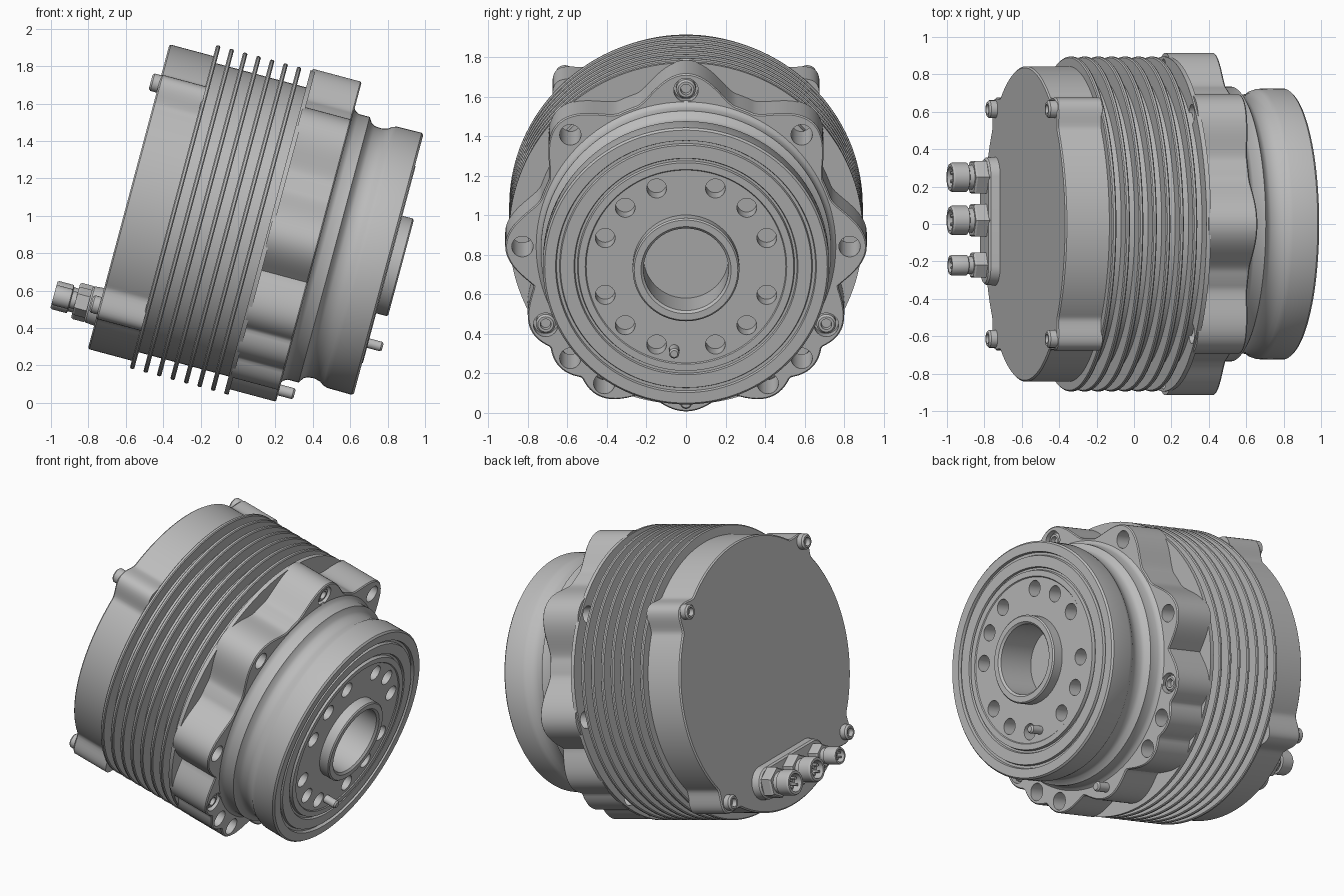
import bpy, bmesh, math
from math import sin, cos, radians, pi
from mathutils import Matrix, Vector

if "Cube" in bpy.data.objects:
    bpy.data.objects.remove(bpy.data.objects["Cube"])

grey = bpy.data.materials.new("machined grey")
grey.use_nodes = True
grey.diffuse_color = (0.5, 0.5, 0.5, 1)
grey.node_tree.nodes["Principled BSDF"].inputs["Base Color"].default_value = (0.5, 0.5, 0.5, 1)

# Motor frame: local z is the shaft (tilted down 15 degrees), local x is up
T = radians(15)
FRAME = Matrix(((0, 0, cos(T)), (0, -1, 0), (0, 0, -sin(T)))).to_4x4()
FRAME.col[0] = (sin(T), 0, cos(T), 0)
FRAME.col[1] = (0, -1, 0, 0)
FRAME.col[2] = (cos(T), 0, -sin(T), 0)
FRAME.col[3] = (0.239, 0, 0.892, 1)


def add_loft(bm, rings):
    """Bridge equal rings of points and cap both ends."""
    loops = [[bm.verts.new(p) for p in ring] for ring in rings]
    n = len(loops[0])
    for a, b in zip(loops, loops[1:]):
        for i in range(n):
            j = (i + 1) % n
            bm.faces.new((a[i], a[j], b[j], b[i]))
    bm.faces.new(loops[0][::-1])
    bm.faces.new(loops[-1])


def lathe_rings(profile, n=96, at=(0, 0)):
    return [[(at[0] + r * cos(2 * pi * i / n), at[1] + r * sin(2 * pi * i / n), s)
             for i in range(n)] for r, s in profile]


def smooth(ob):
    bpy.ops.object.select_all(action='DESELECT')
    ob.select_set(True)
    bpy.context.view_layer.objects.active = ob
    bpy.ops.object.shade_smooth_by_angle(angle=radians(30))


def make(name, solids):
    """One object from a list of lofted solids."""
    bm = bmesh.new()
    for rings in solids:
        add_loft(bm, rings)
    bmesh.ops.recalc_face_normals(bm, faces=bm.faces)
    me = bpy.data.meshes.new(name)
    bm.to_mesh(me)
    bm.free()
    me.materials.append(grey)
    ob = bpy.data.objects.new(name, me)
    ob.matrix_world = FRAME
    bpy.context.scene.collection.objects.link(ob)
    smooth(ob)
    return ob


def drill(ob, holes):
    """Cut round holes given as (x, y, radius, start, end)."""
    cutter = make("drill_helper", [lathe_rings([(r, a), (r, b)], 32, (x, y))
                                   for x, y, r, a, b in holes])
    cutter.hide_render = True
    mod = ob.modifiers.new("holes", 'BOOLEAN')
    mod.operation, mod.solver, mod.object = 'DIFFERENCE', 'EXACT', cutter
    bpy.context.view_layer.update()
    bpy.ops.object.select_all(action='DESELECT')
    ob.select_set(True)
    bpy.context.view_layer.objects.active = ob
    bpy.ops.object.modifier_apply(modifier=mod.name)
    bpy.data.objects.remove(cutter)
    smooth(ob)


def polar(r, deg):
    return r * cos(radians(deg)), r * sin(radians(deg))


def lobed_rings(base, lobes, width, levels, shift=0, n=360):
    """Round outline with raised lobes {angle: height}, at (s, inset) levels."""
    def radius(deg):
        best = 0
        for angle, height in lobes.items():
            d = abs((deg - angle + 180) % 360 - 180)
            if d < width:
                best = max(best, height * (0.5 + 0.5 * cos(pi * d / width)) ** 0.8)
        return base + best
    rings = []
    for s, inset in levels:
        pts = [polar(radius(360 * i / n) - inset, 360 * i / n) for i in range(n)]
        rings.append([(x + shift, y, s) for x, y in pts])
    return rings


def mirrored(*angles):
    return [a * side for a in angles for side in (1, -1)]


# Finned housing
PITCH, FIN_R, CORE_R, HALF = 0.0746, 0.895, 0.80, 0.012
profile = [(CORE_R, -0.63)]
for i in range(7):
    s = -0.595 + PITCH * i
    profile += [(CORE_R, s - HALF), (FIN_R - 0.006, s - HALF), (FIN_R, s - HALF + 0.006),
                (FIN_R, s + HALF - 0.006), (FIN_R - 0.006, s + HALF), (CORE_R, s + HALF)]
profile.append((CORE_R, -0.07))
make("finned_housing", [lathe_rings(profile, 128)])

# Rear cover with four screw bosses
corners = mirrored(45, 135)
make("rear_cover", [lobed_rings(0.843, {a: 0.085 for a in corners}, 8.5,
                                [(-0.85, 0.008), (-0.842, 0), (-0.6, 0)], -0.01)])


def screw_rings(at, seat, out, r=0.048):
    """Socket head facing along out (+1 front, -1 rear)."""
    head = [(r, -0.02), (r, 0.035), (r - 0.01, 0.045), (r * 0.55, 0.045), (r * 0.5, 0.015)]
    return lathe_rings([(a, seat + out * b) for a, b in head], 24, at)


make("cover_screws", [screw_rings(polar(0.868, a), -0.85, -1) for a in corners])

# Mounting flange with scalloped rim and bolt holes
lobes = {0: 0.13, 180: 0.09}
lobes.update({a: 0.14 for a in mirrored(45, 90)})
lobes.update({a: 0.125 for a in mirrored(120, 135, 150)})
flange = make("mounting_flange", [lobed_rings(0.775, lobes, 19,
                                              [(-0.075, 0), (0.188, 0), (0.195, 0.007)])])
disc = make("flange_disc", [lathe_rings([(FIN_R, -0.085), (FIN_R, -0.06)], 128)])
bolts = [polar(0.828, a) + (0.054, -0.11, 0.3) for a in mirrored(45, 90, 135, 150)]
seats = [polar(0.82, a) for a in (0, 120, -120)]
drill(flange, bolts + [p + (0.062, 0.135, 0.3) for p in seats])
drill(disc, bolts)
make("flange_screws", [screw_rings(p, 0.14, 1, 0.05) for p in seats])
make("flange_pin", [lathe_rings([(0.03, 0.1), (0.03, 0.27), (0.022, 0.28)], 24, (-0.8, 0))])

# Output body: neck groove, grooved front face, hollow hub
body = make("output_body", [lathe_rings([
    (0.74, -0.05), (0.765, 0.19), (0.745, 0.205), (0.735, 0.225), (0.735, 0.285),
    (0.705, 0.305), (0.695, 0.325), (0.692, 0.36), (0.70, 0.395), (0.715, 0.415),
    (0.723, 0.44), (0.725, 0.575), (0.715, 0.586), (0.66, 0.586), (0.655, 0.568),
    (0.64, 0.568), (0.635, 0.584), (0.567, 0.584), (0.562, 0.57), (0.55, 0.57),
    (0.545, 0.59), (0.51, 0.59), (0.505, 0.584), (0.27, 0.584), (0.27, 0.647),
    (0.262, 0.655), (0.228, 0.655), (0.215, 0.643), (0.215, 0.4)], 128)])
drill(body, [polar(0.435, a + b) + (0.05, 0.48, 0.7)
             for a in (0, 180) for b in mirrored(20, 45, 70)])
make("output_pin", [lathe_rings([(0.026, 0.55), (0.026, 0.66), (0.018, 0.67)], 24, (-0.435, 0.06))])


# Connector plinth
def stadium(s, r):
    pts = []
    for side in (1, -1):
        for i in range(25):
            a = pi * i / 24 if side > 0 else pi + pi * i / 24
            pts.append((-0.62 + r * cos(a), side * 0.24 - 0.015 + r * sin(a), s))
    return pts


make("connector_plinth", [[stadium(-0.84, 0.105), stadium(-0.9, 0.1), stadium(-0.91, 0.09)]])

# Round plug sockets with hex nuts and contact pins
for label, y, r in (("left", -0.25, 0.078), ("middle", -0.02, 0.078), ("right", 0.22, 0.055)):
    at = (-0.62, y)
    make(label + "_connector", [lathe_rings([
        (r, -0.9), (r * 0.85, -0.985), (r * 0.85, -1.005), (r, -1.01), (r, -1.09),
        (r * 0.92, -1.1), (r * 0.72, -1.1), (r * 0.7, -1.05)], 40, at)])
    make(label + "_connector_nut", [lathe_rings(
        [(r + 0.015, -0.9), (r + 0.022, -0.91), (r + 0.022, -0.97), (r + 0.014, -0.98)], 6, at)])
    pins = [Vector(at) + Vector(polar(r * 0.38, 45 + 90 * i)) for i in range(4)]
    make(label + "_connector_pins",
         [lathe_rings([(r * 0.13, -1.04), (r * 0.13, -1.09)], 12, p) for p in pins])
